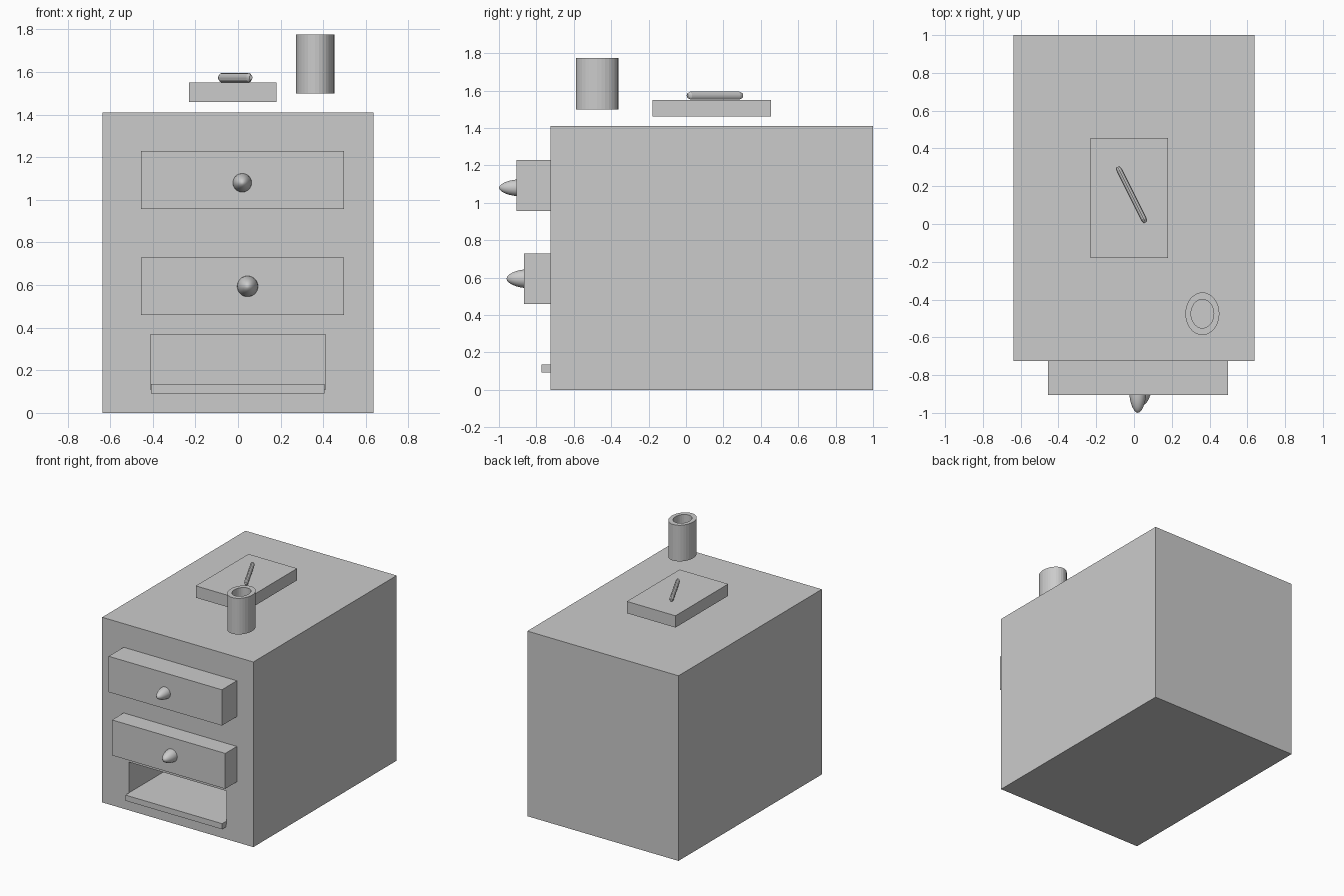
import bpy, bmesh, math
from mathutils import Matrix

if "Cube" in bpy.data.objects:
    bpy.data.objects.remove(bpy.data.objects["Cube"])


def add_object(name, bm, smooth=False):
    bmesh.ops.recalc_face_normals(bm, faces=bm.faces)
    mesh = bpy.data.meshes.new(name)
    bm.to_mesh(mesh)
    bm.free()
    obj = bpy.data.objects.new(name, mesh)
    bpy.context.collection.objects.link(obj)
    for p in mesh.polygons:
        p.use_smooth = smooth
    return obj


def box(name, x0, x1, y0, y1, z0, z1):
    bm = bmesh.new()
    size = Matrix.Diagonal((x1 - x0, y1 - y0, z1 - z0, 1))
    centre = Matrix.Translation(((x0 + x1) / 2, (y0 + y1) / 2, (z0 + z1) / 2))
    bmesh.ops.create_cube(bm, size=1, matrix=centre @ size)
    return add_object(name, bm)


def lathe(name, profile, matrix, sides=32, smooth=False):
    """Revolve (radius, height) points around local z, then place with matrix."""
    bm = bmesh.new()
    verts = [bm.verts.new((r, 0, h)) for r, h in profile]
    edges = [bm.edges.new(pair) for pair in zip(verts, verts[1:])]
    bmesh.ops.spin(bm, geom=verts + edges, axis=(0, 0, 1), cent=(0, 0, 0),
                   angle=math.tau, steps=sides)
    bmesh.ops.remove_doubles(bm, verts=bm.verts, dist=1e-5)
    bmesh.ops.transform(bm, matrix=matrix, verts=bm.verts)
    return add_object(name, bm, smooth)


# Cabinet with an open bottom compartment
cabinet = box("cabinet", -0.637, 0.637, -0.725, 1.0, 0, 1.41)
cutter = box("compartment_cutter", -0.41, 0.41, -0.9, 0.8, 0.11, 0.367)
cutter.hide_render = True
cutter.hide_viewport = True
cut = cabinet.modifiers.new("compartment", 'BOOLEAN')
cut.operation = 'DIFFERENCE'
cut.solver = 'EXACT'
cut.object = cutter

# Shelf board forming the compartment floor
box("shelf", -0.409, 0.407, -0.772, 0.81, 0.092, 0.135)

# Drawers, each pulled out a little, with a pointed knob
knob_profile = [(0.0, -0.02), (1.0, -0.02), (0.98, 0.0), (0.93, 0.02), (0.82, 0.042),
                (0.65, 0.063), (0.45, 0.08), (0.22, 0.091), (0.0, 0.095)]
for label, front, z0, z1, kx, kz, r in (
        ("upper", -0.905, 0.957, 1.23, 0.02, 1.08, 0.045),
        ("lower", -0.865, 0.46, 0.73, 0.045, 0.594, 0.05)):
    box(label + "_drawer", -0.456, 0.498, front, -0.65, z0, z1)
    place = Matrix.Translation((kx, front, kz)) @ Matrix.Rotation(math.pi / 2, 4, 'X')
    lathe(label + "_knob", [(a * r, h) for a, h in knob_profile], place, 32, True)

# Notebook floating just over the top
box("notebook", -0.23, 0.18, -0.18, 0.455, 1.46, 1.55)

# Pen with chamfered ends, lying diagonally on the notebook
pen_place = (Matrix.Translation((-0.013, 0.155, 1.573))
             @ Matrix.Rotation(math.radians(26.5), 4, 'Z')
             @ Matrix.Rotation(math.pi / 2, 4, 'X')
             @ Matrix.Diagonal((0.65, 1, 1, 1)))
lathe("pen", [(0, -0.165), (0.012, -0.165), (0.022, -0.145),
              (0.022, 0.145), (0.012, 0.165), (0, 0.165)], pen_place, 12)

# Oval hollow cup
cup_place = Matrix.Translation((0.362, -0.475, 1.5)) @ Matrix.Diagonal((0.09, 0.113, 1, 1))
lathe("cup", [(0, 0), (1, 0), (1, 0.275), (0.67, 0.275), (0.67, 0.04), (0, 0.04)], cup_place)
